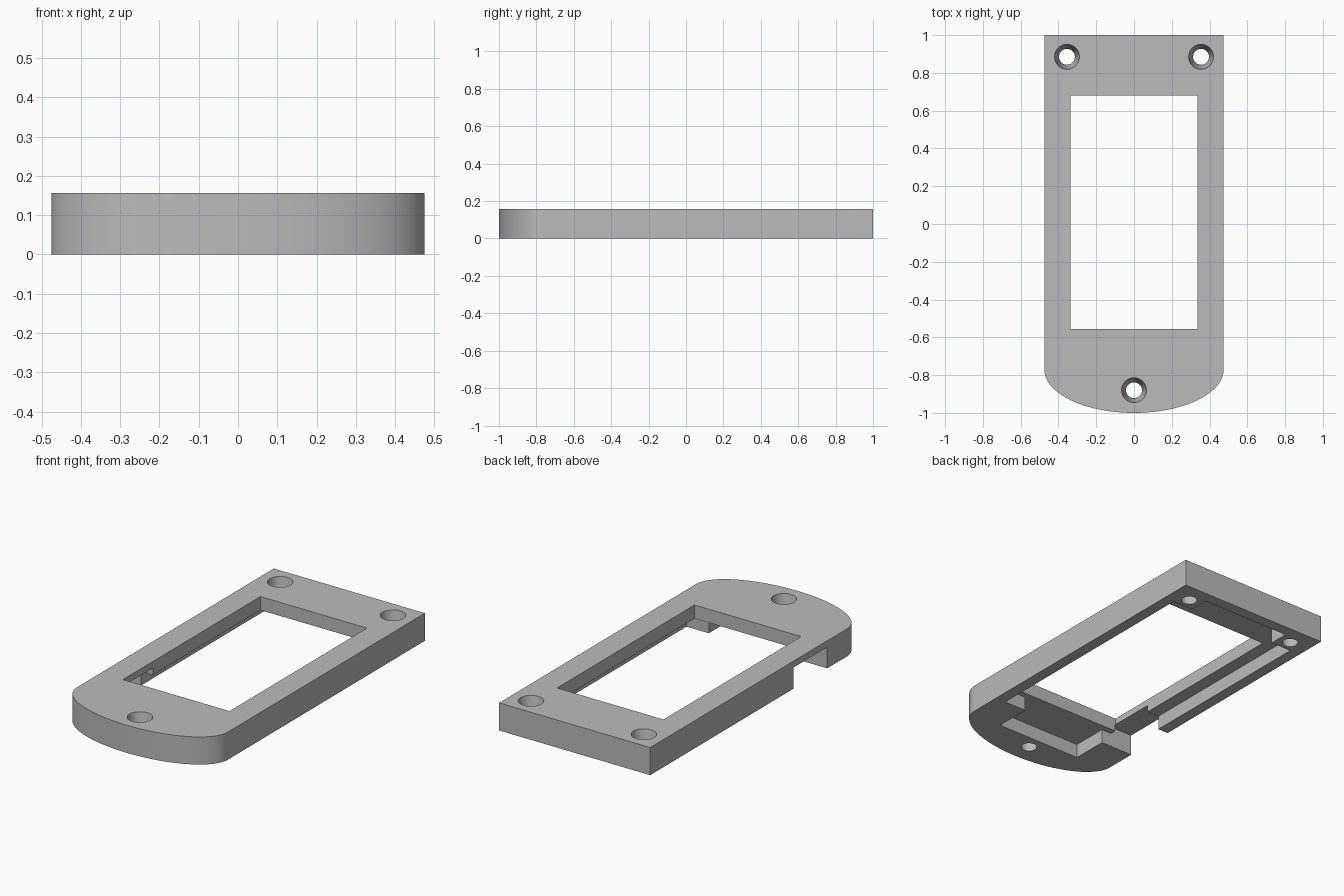
import bpy, bmesh, math

cube = bpy.data.objects.get("Cube")
if cube:
    bpy.data.objects.remove(cube, do_unlink=True)

HALF_W, HEIGHT = 0.475, 0.157
CEILING = 0.08

grey = bpy.data.materials.new("plain_grey")
grey.use_nodes = True
grey.diffuse_color = (0.5, 0.5, 0.5, 1)
grey.node_tree.nodes["Principled BSDF"].inputs["Base Color"].default_value = (0.5, 0.5, 0.5, 1)


def finish(name, bm):
    bmesh.ops.recalc_face_normals(bm, faces=bm.faces)
    mesh = bpy.data.meshes.new(name)
    bm.to_mesh(mesh)
    bm.free()
    mesh.materials.append(grey)
    obj = bpy.data.objects.new(name, mesh)
    bpy.context.collection.objects.link(obj)
    return obj


def prism(name, outline, z0, z1):
    """Extrude a flat outline from z0 up to z1."""
    bm = bmesh.new()
    face = bm.faces.new([bm.verts.new((x, y, z0)) for x, y in outline])
    top = bmesh.ops.extrude_face_region(bm, geom=[face])["geom"]
    moved = [v for v in top if isinstance(v, bmesh.types.BMVert)]
    bmesh.ops.translate(bm, verts=moved, vec=(0, 0, z1 - z0))
    return finish(name, bm)


def rect(x0, x1, y0, y1):
    return [(x0, y0), (x1, y0), (x1, y1), (x0, y1)]


def taper(name, x, y):
    """Screw hole that widens towards the top, running past both faces."""
    bm = bmesh.new()
    bmesh.ops.create_cone(bm, cap_ends=True, segments=32, radius1=0.039,
                          radius2=0.069, depth=HEIGHT + 0.04)
    bmesh.ops.translate(bm, verts=bm.verts, vec=(x, y, HEIGHT / 2))
    return finish(name, bm)


def cut(body, cutter):
    cutter.hide_render = True
    mod = body.modifiers.new("cut", 'BOOLEAN')
    mod.operation, mod.solver, mod.object = 'DIFFERENCE', 'EXACT', cutter
    bpy.context.view_layer.objects.active = body
    bpy.ops.object.modifier_apply(modifier=mod.name)
    bpy.data.objects.remove(cutter, do_unlink=True)


# Plate: square back, elliptical front
STEPS = 48
outline = [(HALF_W, 1), (-HALF_W, 1)]
for i in range(STEPS + 1):
    a = math.pi * (1 + i / STEPS)
    outline.append((HALF_W * math.cos(a), -0.77 + 0.23 * math.sin(a)))
frame = prism("bezel_frame", outline, 0, HEIGHT)

# Window through the top
cut(frame, prism("window", rect(-0.335, 0.335, -0.555, 0.68), -0.1, 0.3))

# Underside pocket with a narrower tab at each end, mirrored in x
half = [(0.27, -0.80), (0.27, -0.59), (0.41, -0.59),
        (0.41, 0.82), (0.28, 0.82), (0.28, 0.935)]
pocket = half + [(-x, y) for x, y in reversed(half)]
cut(frame, prism("pocket", pocket, -0.1, CEILING))

# Side notch, cut deeper than the pocket
cut(frame, prism("side_notch", rect(-0.6, -0.333, -0.59, -0.285), -0.1, 0.12))

# Screw holes
for x, y in ((0.355, 0.885), (-0.355, 0.885), (0, -0.88)):
    cut(frame, taper("screw_hole", x, y))

bpy.ops.object.select_all(action='DESELECT')
frame.select_set(True)
bpy.context.view_layer.objects.active = frame
bpy.ops.object.shade_smooth_by_angle(angle=math.radians(30))
